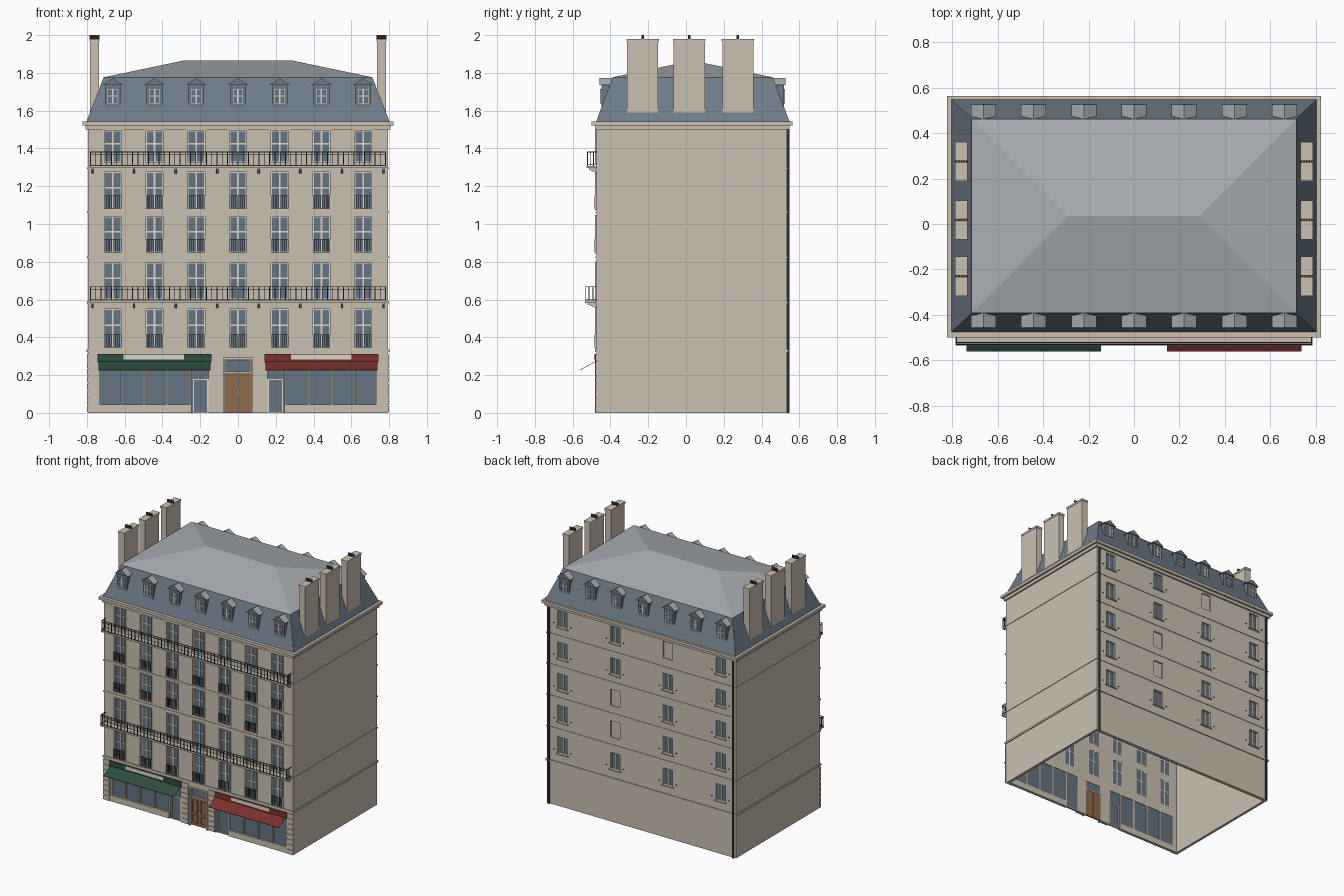
import bpy, bmesh, math

if "Cube" in bpy.data.objects:
    bpy.data.objects.remove(bpy.data.objects["Cube"])

COLOURS = {
    "stone": (0.60, 0.53, 0.44), "slate": (0.155, 0.20, 0.245),
    "zinc": (0.40, 0.425, 0.44), "glass": (0.13, 0.175, 0.22),
    "pale_paint": (0.72, 0.68, 0.60), "iron": (0.05, 0.055, 0.065),
    "wood": (0.27, 0.145, 0.075), "green": (0.028, 0.075, 0.05),
    "red": (0.19, 0.032, 0.025), "clay": (0.13, 0.07, 0.04)}
MATS = {}
for n, c in COLOURS.items():
    MATS[n] = bpy.data.materials.new(n)
    MATS[n].diffuse_color = (*c, 1)

PARTS = {}
YC = 0.035                      # centre of the building in depth
FRONT, BACK, SIDE = -0.475, 0.535, 0.795
COLS = [i * 0.221 for i in range(-3, 4)]
ROWS = [(0.345, 0.55), (0.60, 0.795), (0.85, 1.04), (1.08, 1.275), (1.325, 1.495)]


def part(name, mat):
    return PARTS.setdefault(name, (bmesh.new(), mat))[0]


def loft(name, mat, low, high):
    """Closed solid between two loops with the same number of points."""
    bm = part(name, mat)
    a = [bm.verts.new(p) for p in low]
    b = [bm.verts.new(p) for p in high]
    n = len(a)
    faces = [bm.faces.new(a), bm.faces.new(b)]
    faces += [bm.faces.new((a[i], a[(i + 1) % n], b[(i + 1) % n], b[i])) for i in range(n)]
    bmesh.ops.recalc_face_normals(bm, faces=faces)


def rect(x0, x1, y0, y1, z):
    return [(x0, y0, z), (x1, y0, z), (x1, y1, z), (x0, y1, z)]


def box(name, mat, x0, x1, y0, y1, z0, z1):
    loft(name, mat, rect(x0, x1, y0, y1, z0), rect(x0, x1, y0, y1, z1))


def frame(name, mat, x0, x1, z0, z1, y0, y1, w):
    """Rectangular border lying in the facade plane, inside the given limits."""
    for a, b in ((x0, x0 + w), (x1 - w, x1)):
        box(name, mat, a, b, y0, y1, z0, z1)
    for a, b in ((z0, z0 + w), (z1 - w, z1)):
        box(name, mat, x0 + w, x1 - w, y0, y1, a, b)


def wall(name, y_out, y_in, top, holes):
    """Facade sheet with rectangular openings and reveals."""
    bm = part(name, "stone")
    xs = sorted({-SIDE, SIDE, *[h[0] for h in holes], *[h[1] for h in holes]})
    zs = sorted({0, top, *[h[2] for h in holes], *[h[3] for h in holes]})
    for x0, x1 in zip(xs, xs[1:]):
        for z0, z1 in zip(zs, zs[1:]):
            cx, cz = (x0 + x1) / 2, (z0 + z1) / 2
            if any(h[0] < cx < h[1] and h[2] < cz < h[3] for h in holes):
                continue
            p = [(x0, z0), (x1, z0), (x1, z1), (x0, z1)]
            if y_out > y_in:
                p.reverse()
            bm.faces.new([bm.verts.new((x, y_out, z)) for x, z in p])
    bmesh.ops.remove_doubles(bm, verts=bm.verts[:], dist=1e-5)
    geo = bmesh.ops.extrude_face_region(bm, geom=bm.faces[:], use_keep_orig=True)
    for v in geo["geom"]:
        if isinstance(v, bmesh.types.BMVert):
            v.co.y = y_in
    bmesh.ops.recalc_face_normals(bm, faces=bm.faces[:])


def railing(name, x0, x1, y, z0, z1, count, t):
    for z in (z0, z1 - t):
        box(name, "iron", x0, x1, y - t / 2, y + t / 2, z, z + t)
    for i in range(count + 1):
        x = x0 + t / 2 + (x1 - x0 - t) * i / count
        box(name, "iron", x - t / 2, x + t / 2, y - t / 2, y + t / 2, z0, z1)


# Facade walls
front_holes = [(x - 0.045, x + 0.045, z0, z1) for x in COLS for z0, z1 in ROWS]
front_holes += [(-0.74, -0.145, 0, 0.28), (0.145, 0.74, 0, 0.28), (-0.07, 0.07, 0, 0.285)]
wall("front_wall", FRONT, FRONT + 0.025, 1.52, front_holes)
blind = {(2, 4), (1, 2), (1, 1)}
back_wins = [(x, 0.40 + 0.24 * r, (c, r) in blind)
             for c, x in enumerate((0.665, 0.222, -0.222, -0.665)) for r in range(5)]
wall("back_wall", BACK, BACK - 0.025, 1.52,
     [(x - 0.04, x + 0.04, z, z + 0.125) for x, z, b in back_wins])
for s in (-1, 1):
    box("side_wall", "stone", s * SIDE, s * (SIDE - 0.02), FRONT + 0.025, BACK - 0.025, 0, 1.52)

# Front windows with casements, surrounds and guard rails
for x in COLS:
    for r, (z0, z1) in enumerate(ROWS):
        box("front_glass", "glass", x - 0.045, x + 0.045, -0.457, -0.452, z0, z1)
        frame("casement", "pale_paint", x - 0.045, x + 0.045, z0, z1, -0.461, -0.451, 0.005)
        box("casement", "pale_paint", x - 0.005, x + 0.005, -0.463, -0.451, z0, z1)
        zt = z0 + 0.58 * (z1 - z0)
        box("casement", "pale_paint", x - 0.045, x + 0.045, -0.462, -0.451, zt - 0.004, zt + 0.004)
        frame("window_surround", "stone", x - 0.053, x + 0.053, z0 - 0.007, z1 + 0.007,
              FRONT - 0.006, FRONT + 0.002, 0.008)
        if r in (0, 2, 3):
            railing("window_guard", x - 0.046, x + 0.046, FRONT - 0.009, z0, z0 + 0.07, 9, 0.003)

# Back windows, blind niches and sills
for x, z, is_blind in back_wins:
    if is_blind:
        box("blind_niche", "stone", x - 0.04, x + 0.04, 0.512, 0.523, z, z + 0.125)
        continue
    box("back_glass", "glass", x - 0.04, x + 0.04, 0.512, 0.517, z, z + 0.125)
    frame("back_casement", "pale_paint", x - 0.04, x + 0.04, z, z + 0.125, 0.511, 0.521, 0.004)
    box("back_casement", "pale_paint", x - 0.004, x + 0.004, 0.511, 0.522, z, z + 0.125)
    box("back_sill", "stone", x - 0.05, x + 0.05, BACK - 0.005, BACK + 0.008, z - 0.008, z)
    for s in (-1, 1):
        box("shutter_stop", "iron", x + s * 0.068, x + s * 0.076, BACK, BACK + 0.005, z + 0.02, z + 0.026)

# Belt courses
for z, t, p in ((0.322, 0.014, 0.007), (0.58, 0.009, 0.004), (0.82, 0.008, 0.004),
                (1.058, 0.008, 0.004), (1.29, 0.009, 0.004)):
    box("belt_course", "stone", -SIDE - p, SIDE + p, BACK - 0.004, BACK + p, z, z + t)
    box("belt_course", "stone", -SIDE - p, SIDE + p, FRONT - p, FRONT + 0.004, z, z + t)
    if z not in (0.82, 1.058):
        for s in (-1, 1):
            box("belt_course", "stone", s * (SIDE - 0.004), s * (SIDE + p), FRONT, BACK, z, z + t)

# Cornice, mansard and hipped top
for z0, z1, p in ((1.50, 1.522, 0.012), (1.522, 1.543, 0.028)):
    box("cornice", "stone", -SIDE - p, SIDE + p, FRONT - p + 0.004, BACK + p, z0, z1)
loft("mansard", "slate", rect(-0.802, 0.802, FRONT, 0.548, 1.543),
     rect(-0.712, 0.712, -0.39, 0.46, 1.775))
bm = part("hipped_roof", "zinc")
eave = [bm.verts.new(p) for p in rect(-0.714, 0.714, -0.392, 0.462, 1.776)]
r0, r1 = bm.verts.new((-0.29, YC, 1.865)), bm.verts.new((0.29, YC, 1.865))
for f in ((eave[0], eave[1], r1, r0), (eave[1], eave[2], r1),
          (eave[2], eave[3], r0, r1), (eave[3], eave[0], r0)):
    bm.faces.new(f)
bmesh.ops.recalc_face_normals(bm, faces=bm.faces[:])

# Dormers on both long slopes
for s in (-1, 1):
    def d(v):                   # distance from roof centre to depth coordinate
        return YC + s * v
    for x in COLS:
        box("dormer", "slate", x - 0.042, x + 0.042, d(0.40), d(0.483), 1.60, 1.74)
        tri = [(x - 0.055, 1.735), (x + 0.055, 1.735), (x, 1.772)]
        loft("dormer_roof", "zinc", [(a, d(0.40), z) for a, z in tri], [(a, d(0.489), z) for a, z in tri])
        loft("dormer_gable", "slate", [(a, d(0.488), z) for a, z in tri], [(a, d(0.492), z) for a, z in tri])
        box("dormer_glass", "glass", x - 0.025, x + 0.025, d(0.48), d(0.486), 1.64, 1.712)
        frame("dormer_casement", "pale_paint", x - 0.027, x + 0.027, 1.638, 1.714, d(0.48), d(0.489), 0.003)
        box("dormer_casement", "pale_paint", x - 0.004, x + 0.004, d(0.48), d(0.49), 1.64, 1.712)
        box("dormer_casement", "pale_paint", x - 0.025, x + 0.025, d(0.48), d(0.489), 1.674, 1.681)

# Chimney stacks and pots
for s in (-1, 1):
    for y in (-0.23, 0.018, 0.275):
        box("chimney", "stone", s * 0.735, s * 0.784, y - 0.083, y + 0.083, 1.56, 1.965)
        box("chimney_cap", "stone", s * 0.732, s * 0.787, y - 0.086, y + 0.086, 1.965, 1.98)
        for i in range(5):
            cx = s * (0.738 + i * 0.0108)
            ring = [(cx + 0.0055 * math.cos(a), y + 0.0065 * math.sin(a))
                    for a in (k * math.pi / 4 for k in range(8))]
            loft("chimney_pot", "clay", [(p, q, 1.975) for p, q in ring], [(p, q, 2.0) for p, q in ring])

# Long balconies on brackets
for z, y in ((0.595, -0.535), (1.308, -0.526)):
    box("balcony_slab", "stone", -0.785, 0.785, y, FRONT, z - 0.012, z)
    railing("balcony_rail", -0.783, 0.783, y + 0.004, z, z + 0.075, 56, 0.004)
    box("balcony_rail", "iron", -0.783, 0.783, y + 0.002, y + 0.006, z + 0.058, z + 0.061)
    for s in (-1, 1):
        for zz in (z + 0.004, z + 0.071):
            box("balcony_rail", "iron", s * 0.779, s * 0.783, y + 0.004, FRONT, zz, zz + 0.004)
        for k in range(1, 3):
            yy = y + k * (FRONT - y) / 3
            box("balcony_rail", "iron", s * 0.779, s * 0.783, yy, yy + 0.004, z, z + 0.073)
    for i in range(8):
        x = -0.77 + i * 0.22
        side = [(FRONT, z - 0.012), (y + 0.012, z - 0.012), (y + 0.014, z - 0.02), (FRONT, z - 0.04)]
        loft("balcony_bracket", "stone", [(x - 0.006, *p) for p in side], [(x + 0.006, *p) for p in side])

# Shop fronts, fascias and awnings
for s, colour in ((-1, "green"), (1, "red")):
    box("shop_glass", "glass", s * 0.145, s * 0.74, -0.458, -0.453, 0, 0.28)
    box("shop_base", "stone", s * 0.25, s * 0.74, -0.472, -0.45, 0, 0.045)
    for x in (0.15, 0.25, 0.375, 0.497, 0.618, 0.735):
        box("shop_mullion", "stone", s * (x - 0.005), s * (x + 0.005), -0.468, -0.45, 0, 0.28)
    frame("shop_door_frame", "pale_paint", *sorted((s * 0.157, s * 0.238)), 0, 0.18, -0.465, -0.45, 0.006)
    box(colour + "_fascia", colour, s * 0.14, s * 0.745, FRONT - 0.008, FRONT, 0.27, 0.312)
    mid = 0.445 if s < 0 else 0.44
    box("fascia_panel", "pale_paint", s * (mid - 0.16), s * (mid + 0.16), FRONT - 0.011, FRONT - 0.007, 0.283, 0.308)
    slope = [(FRONT, 0.276), (-0.562, 0.228), (-0.562, 0.225), (FRONT, 0.273)]
    loft(colour + "_awning", colour, [(s * 0.145, *p) for p in slope], [(s * 0.738, *p) for p in slope])
    # Rusticated piers
    for x0, x1 in ((0.748, 0.799), (0.085, 0.138)):
        for k in range(8):
            box("rusticated_pier", "stone", s * x0, s * x1, FRONT - 0.005, FRONT + 0.003,
                0.004 + k * 0.039, 0.037 + k * 0.039)
    # Entrance leaf, handle and panels
    box("entrance_door", "wood", s * 0.0015, s * 0.068, -0.463, -0.452, 0, 0.212)
    for z0, z1 in ((0.02, 0.08), (0.095, 0.195)):
        frame("entrance_panel", "wood", *sorted((s * 0.012, s * 0.06)), z0, z1, -0.467, -0.462, 0.005)
    box("door_handle", "pale_paint", s * 0.003, s * 0.006, -0.468, -0.462, 0.09, 0.125)
    # Drainpipe on the back corner
    pipe = [(s * 0.775 + 0.008 * math.cos(k * math.pi / 4), BACK + 0.006 + 0.008 * math.sin(k * math.pi / 4))
            for k in range(8)]
    loft("drainpipe", "iron", [(x, y, 0) for x, y in pipe], [(x, y, 1.5) for x, y in pipe])

# Entrance transom and surround
box("transom_glass", "glass", -0.07, 0.07, -0.458, -0.453, 0.212, 0.285)
frame("transom_frame", "stone", -0.07, 0.07, 0.212, 0.285, -0.466, -0.45, 0.007)
for s in (-1, 1):
    box("entrance_surround", "stone", s * 0.068, s * 0.08, FRONT - 0.008, -0.45, 0, 0.293)
box("entrance_surround", "stone", -0.08, 0.08, FRONT - 0.008, FRONT, 0.282, 0.293)

# Turn every collected part into an object
for name, (bm, mat) in PARTS.items():
    me = bpy.data.meshes.new(name)
    bm.to_mesh(me)
    bm.free()
    me.materials.append(MATS[mat])
    bpy.context.collection.objects.link(bpy.data.objects.new(name, me))

for m in bpy.data.materials:
    if m.users and not m.is_grease_pencil:
        m.use_nodes = True
        m.node_tree.nodes["Principled BSDF"].inputs["Base Color"].default_value = m.diffuse_color
